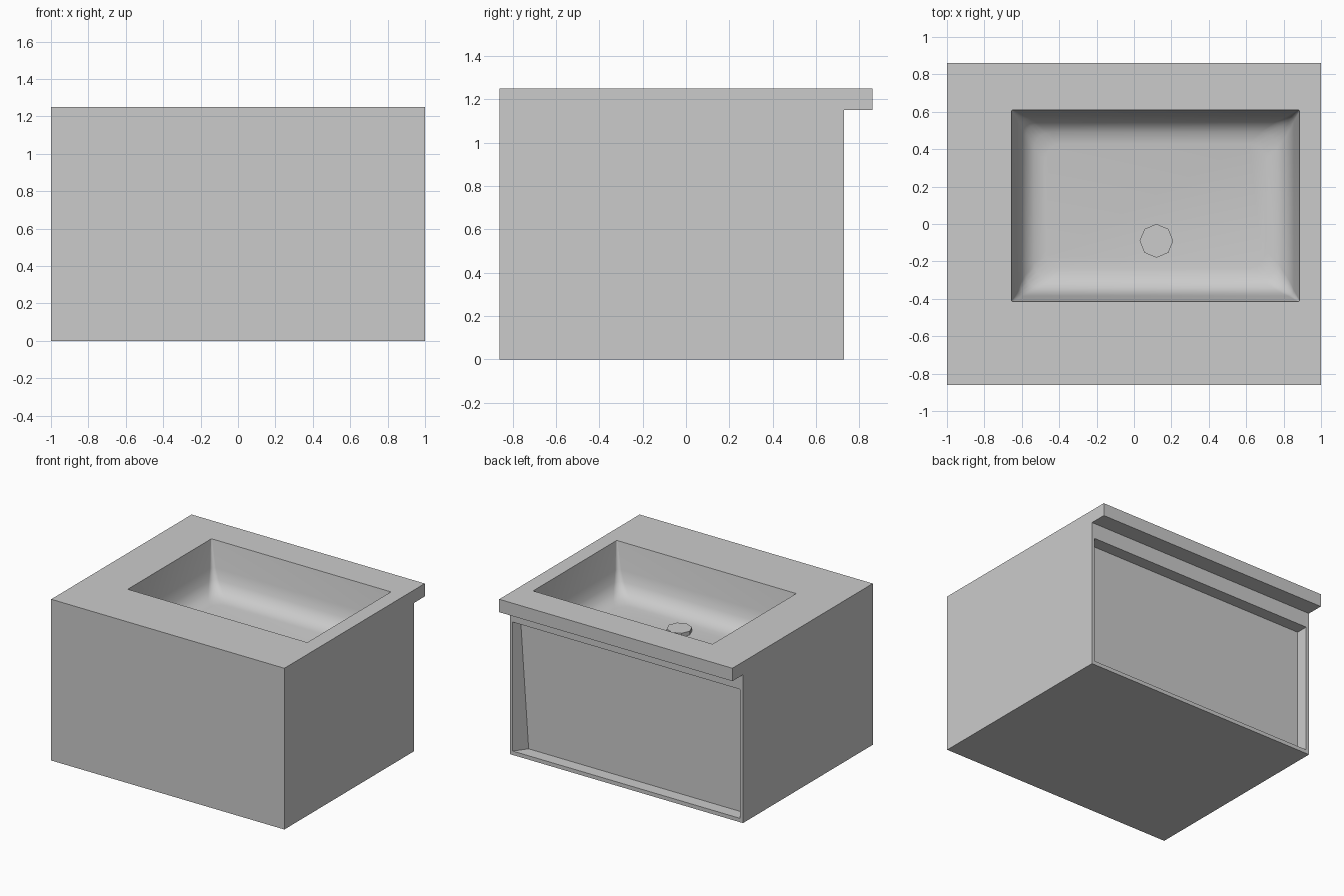
import bpy, bmesh, math

if "Cube" in bpy.data.objects:
    bpy.data.objects.remove(bpy.data.objects["Cube"])


def mesh_object(name, rings):
    """Closed solid skinned over a stack of equal-length vertex rings."""
    bm = bmesh.new()
    loops = [[bm.verts.new(p) for p in ring] for ring in rings]
    n = len(loops[0])
    for a, b in zip(loops, loops[1:]):
        for i in range(n):
            j = (i + 1) % n
            bm.faces.new((a[i], a[j], b[j], b[i]))
    bm.faces.new(loops[0][::-1])
    bm.faces.new(loops[-1])
    bmesh.ops.recalc_face_normals(bm, faces=bm.faces)
    me = bpy.data.meshes.new(name)
    bm.to_mesh(me)
    bm.free()
    ob = bpy.data.objects.new(name, me)
    bpy.context.collection.objects.link(ob)
    return ob


def round_rect(inset, z, r, seg=5):
    """Basin outline moved inwards by inset, with corner radius r."""
    x0, x1 = -0.655 + inset, 0.885 - inset
    y0, y1 = -0.415 + inset, 0.61 - inset
    corners = [(x1 - r, y1 - r), (x0 + r, y1 - r), (x0 + r, y0 + r), (x1 - r, y0 + r)]
    pts = []
    for k, (cx, cy) in enumerate(corners):
        for s in range(seg + 1):
            a = math.pi / 2 * (k + s / seg)
            pts.append((cx + r * math.cos(a), cy + r * math.sin(a), z))
    return pts


# Cabinet with overhanging countertop: side profile drawn across the width
profile = [(-0.86, 0), (0.73, 0), (0.73, 1.15), (0.86, 1.15), (0.86, 1.25), (-0.86, 1.25)]
cabinet = mesh_object("vanity_cabinet", [[(x, y, z) for y, z in profile] for x in (-1, 1)])

# Basin hollow: inset, height, corner radius
steps = [(0, 1.35, 0.006), (0, 1.25, 0.006), (0.03, 1.05, 0.03), (0.045, 0.97, 0.05),
         (0.075, 0.915, 0.07), (0.12, 0.882, 0.09), (0.18, 0.87, 0.09)]
basin_cut = mesh_object("basin_cutter", [round_rect(*s) for s in steps])

# Shallow recess in the back, one inner side wall leaning inwards at the foot
def recess_ring(y, foot):
    return [(-0.975, y, 0.03), (foot, y, 0.03), (0.975, y, 1.03), (-0.975, y, 1.03)]

recess_cut = mesh_object("recess_cutter", [recess_ring(0.83, 0.975), recess_ring(0.73, 0.975),
                                           recess_ring(0.635, 0.905)])

# Cut both hollows
bpy.context.view_layer.objects.active = cabinet
cabinet.select_set(True)
for cutter in (basin_cut, recess_cut):
    cutter.hide_render = True
    mod = cabinet.modifiers.new("cut", 'BOOLEAN')
    mod.operation = 'DIFFERENCE'
    mod.solver = 'EXACT'
    mod.object = cutter
    bpy.ops.object.modifier_apply(modifier=mod.name)
    bpy.data.objects.remove(cutter)
bpy.ops.object.shade_smooth_by_angle(angle=math.radians(35))

# Octagonal drain plug
def octagon(z, r=0.09):
    return [(0.12 + r * math.cos(i * math.pi / 4), -0.09 + r * math.sin(i * math.pi / 4), z)
            for i in range(8)]

mesh_object("drain_plug", [octagon(0.865), octagon(0.90)])
